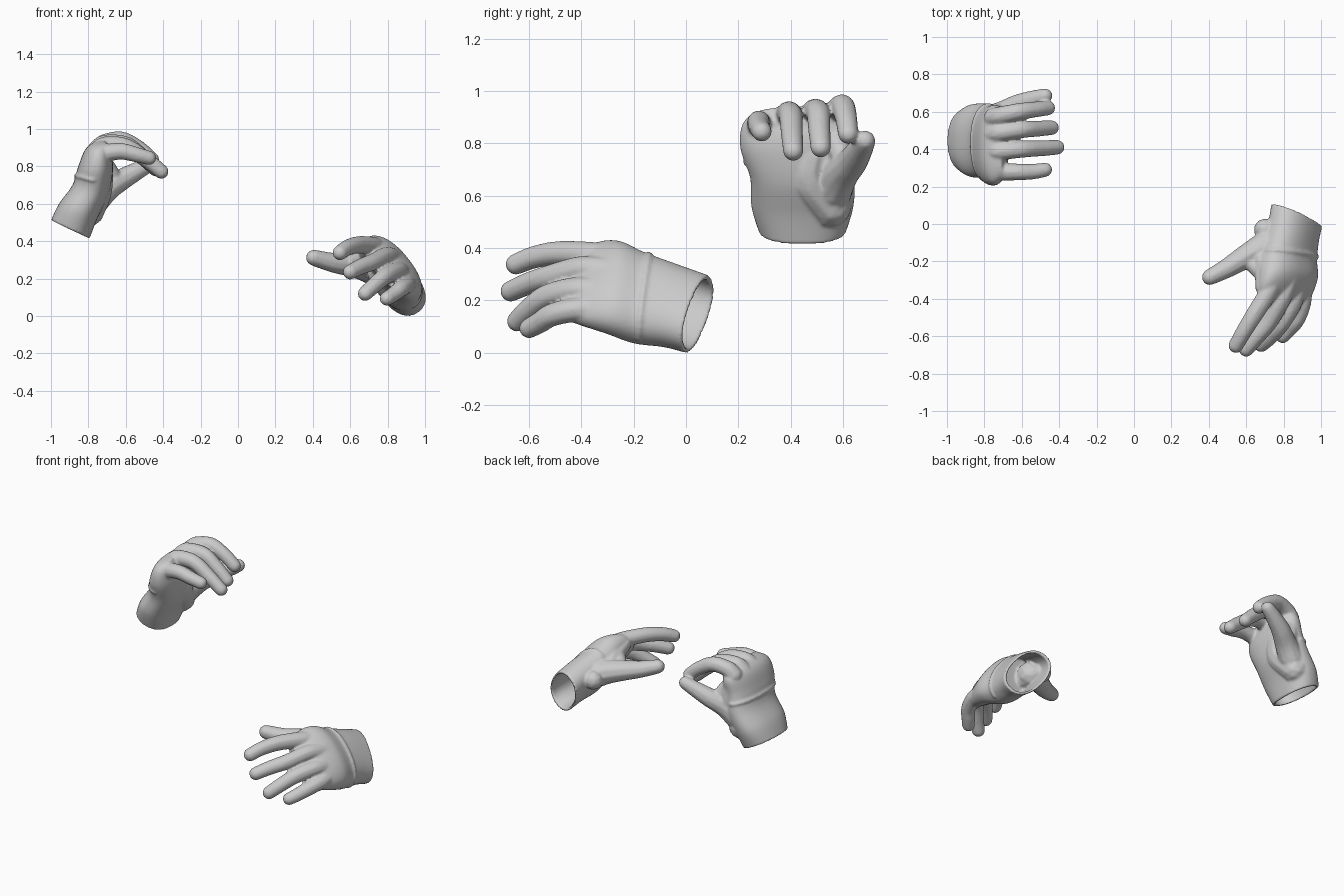
import bpy, bmesh, math
from mathutils import Vector, Matrix


def spline(pts, steps):
    """Catmull-Rom through tuples of numbers."""
    out = []
    for i in range(len(pts) - 1):
        a, b, c, d = (pts[max(i - 1, 0)], pts[i], pts[i + 1], pts[min(i + 2, len(pts) - 1)])
        for s in range(steps):
            t = s / steps
            out.append(tuple(0.5 * (2 * q + (r - p) * t + (2 * p - 5 * q + 4 * r - u) * t * t
                                    + (3 * q - p - 3 * r + u) * t ** 3)
                             for p, q, r, u in zip(a, b, c, d)))
    return out + [tuple(pts[-1])]


def section(st, scale=1.0, count=48):
    """Rounded oval: centre, half width, half thickness, width axis, back-of-hand axis."""
    c, hw, hn = Vector(st[0:3]), st[3] * scale, st[4] * scale
    w, n = Vector(st[5:8]).normalized(), Vector(st[8:11]).normalized()
    ring = []
    for k in range(count):
        a = 2 * math.pi * k / count
        ca, sa = math.cos(a), math.sin(a)
        ring.append(c + w * hw * math.copysign(abs(ca) ** 0.88, ca)
                    + n * hn * math.copysign(abs(sa) ** 0.88, sa))
    return ring


def ball(bm, p, r, sub=2):
    bmesh.ops.create_icosphere(bm, subdivisions=sub, radius=r, matrix=Matrix.Translation(p))


def make_hand(name, stations, digits, hem):
    bm = bmesh.new()
    # sleeve and palm, with an open hollow wrist
    st = spline(stations, 6)
    rings = [section(s, 0.88) for s in reversed(st[:12])] + [section(s) for s in st]
    loops = [[bm.verts.new(p) for p in r] for r in rings]
    for a, b in zip(loops, loops[1:]):
        for k in range(len(a)):
            j = (k + 1) % len(a)
            bm.faces.new((a[k], a[j], b[j], b[k]))
    bm.faces.new(loops[0][::-1])
    bm.faces.new(loops[-1])
    bmesh.ops.recalc_face_normals(bm, faces=bm.faces)
    # glove hem ridge across the back of the hand
    for p in section(st[hem], 0.985, 120)[:61]:
        ball(bm, p, .013, 1)
    # fingers, thumb and thumb web, tapering along their bones
    for r0, r1, path in digits:
        pts = spline(path, 9)
        for k, p in enumerate(pts):
            ball(bm, p, r0 + (r1 - r0) * k / (len(pts) - 1))
    me = bpy.data.meshes.new(name)
    bm.to_mesh(me)
    bm.free()
    ob = bpy.data.objects.new(name, me)
    bpy.context.collection.objects.link(ob)
    m = ob.modifiers.new("fuse", 'REMESH')
    m.mode, m.voxel_size, m.use_smooth_shade = 'VOXEL', 0.007, True
    m = ob.modifiers.new("soften", 'SMOOTH')
    m.factor, m.iterations = 0.5, 6


# raised hand: pinching, palm facing +x
raised_palm = [
    (-.897, .445, .462, .165, .114, 0, 1, 0, -.90, 0, .43),
    (-.855, .445, .56, .195, .110, 0, 1, 0, -.93, 0, .36),
    (-.79, .445, .67, .20, .100, 0, 1, 0, -.95, 0, .30),
    (-.762, .42, .78, .212, .094, 0, 1, 0, -.97, 0, .22),
    (-.738, .425, .87, .21, .076, 0, 1, 0, -.88, 0, .47),
    (-.695, .43, .91, .165, .035, 0, 1, 0, -.50, 0, .86)]
raised_digits = [
    (.054, .040, [(-.75, .57, .89), (-.71, .58, .925), (-.62, .60, .94), (-.53, .612, .895), (-.46, .62, .837)]),
    (.054, .040, [(-.75, .48, .89), (-.71, .49, .92), (-.60, .505, .915), (-.51, .51, .85), (-.44, .515, .785)]),
    (.054, .040, [(-.75, .385, .88), (-.71, .39, .91), (-.60, .40, .905), (-.49, .405, .835), (-.41, .41, .772)]),
    (.052, .039, [(-.75, .29, .85), (-.70, .28, .872), (-.62, .278, .88), (-.54, .28, .862), (-.475, .29, .845)]),
    (.080, .040, [(-.765, .56, .62), (-.70, .59, .68), (-.62, .635, .73), (-.54, .665, .775), (-.475, .685, .81)]),
    (.065, .055, [(-.71, .585, .68), (-.735, .575, .78), (-.735, .57, .87)]),
    (.045, .045, [(-.65, .61, .715), (-.70, .575, .80)]),
    (.085, .070, [(-.80, .55, .56), (-.75, .47, .66), (-.735, .48, .75)])]
make_hand("raised_hand", raised_palm, raised_digits, 15)

# lowered hand: reaching forward, palm facing down and inward
lowered_palm = [
    (.87, .045, .147, .17, .112, .55, -.33, -.76, .80, -.2, .55),
    (.85, -.06, .18, .175, .110, .55, -.18, -.78, .80, -.1, .58),
    (.825, -.18, .21, .195, .114, .60, -.10, -.78, .78, .05, .62),
    (.825, -.28, .25, .208, .102, .62, -.10, -.76, .76, .1, .64),
    (.80, -.38, .265, .192, .074, .62, -.18, -.74, .74, .1, .66),
    (.77, -.46, .255, .15, .035, .62, -.20, -.74, .74, .1, .66)]
lowered_digits = [
    (.054, .041, [(.755, -.28, .36), (.715, -.37, .375), (.64, -.49, .38), (.585, -.58, .365), (.545, -.65, .338)]),
    (.054, .041, [(.83, -.30, .31), (.79, -.40, .32), (.725, -.52, .29), (.66, -.60, .265), (.60, -.67, .235)]),
    (.054, .041, [(.88, -.31, .23), (.85, -.42, .24), (.79, -.53, .215), (.73, -.60, .165), (.68, -.645, .12)]),
    (.052, .039, [(.905, -.33, .165), (.90, -.42, .165), (.87, -.51, .145), (.83, -.56, .115), (.795, -.60, .093)]),
    (.085, .043, [(.72, -.11, .25), (.67, -.135, .262), (.59, -.18, .275), (.50, -.235, .287), (.405, -.285, .312)]),
    (.068, .052, [(.68, -.15, .265), (.70, -.25, .32), (.70, -.34, .36)]),
    (.045, .045, [(.60, -.18, .275), (.67, -.25, .31)]),
    (.060, .060, [(.70, -.03, .24), (.74, -.16, .23), (.75, -.26, .23)])]
make_hand("lowered_hand", lowered_palm, lowered_digits, 11)
